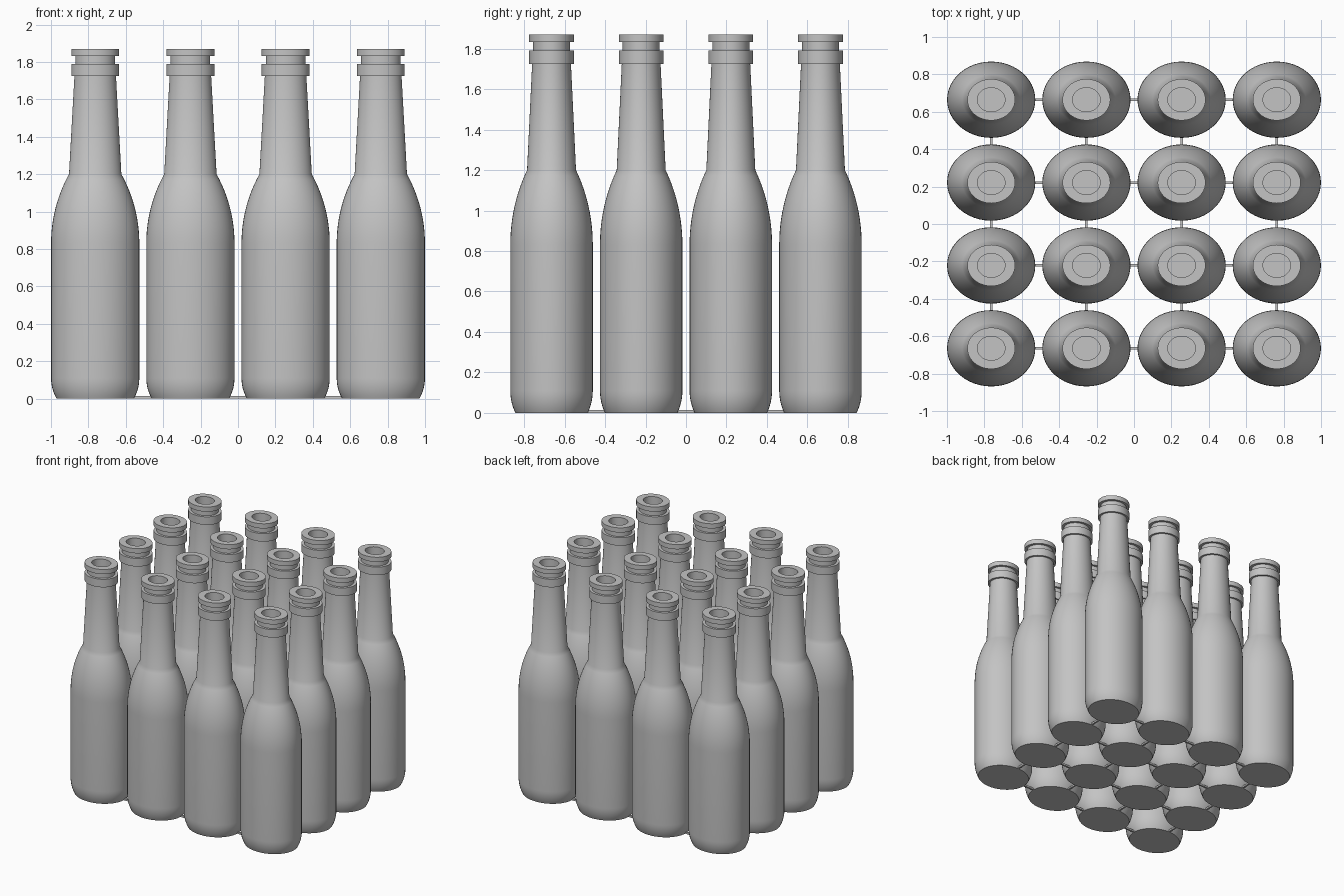
import bpy, bmesh, math
from mathutils import Vector, Matrix

cube = bpy.data.objects.get("Cube")
if cube:
    bpy.data.objects.remove(cube, do_unlink=True)

COLS, ROWS = 4, 4
STEP_X, STEP_Y = 0.509, 0.443
SQUASH = 0.864          # depth of a bottle relative to its width
BODY_R, BASE_R = 0.236, 0.207

grey = bpy.data.materials.new("plain_grey")
grey.use_nodes = True
colour = (0.55, 0.55, 0.55, 1)
grey.diffuse_color = colour
grey.node_tree.nodes["Principled BSDF"].inputs["Base Color"].default_value = colour


def arc(z_tangent, z_end, r_end, steps):
    """Circular curve leaving the straight body wall and ending at r_end."""
    drop, rise = BODY_R - r_end, z_end - z_tangent
    radius = (drop ** 2 + rise ** 2) / (2 * drop)
    full = math.asin(rise / radius)
    return [(BODY_R - radius * (1 - math.cos(full * i / steps)),
             z_tangent + radius * math.sin(full * i / steps))
            for i in range(steps + 1)]


def lathe(name, profile, segments=48):
    bm = bmesh.new()
    verts = [bm.verts.new((r, 0, z)) for r, z in profile]
    edges = [bm.edges.new(pair) for pair in zip(verts, verts[1:])]
    bmesh.ops.spin(bm, geom=verts + edges, cent=(0, 0, 0), axis=(0, 0, 1),
                   angle=math.tau, steps=segments)
    bmesh.ops.remove_doubles(bm, verts=bm.verts, dist=0.0005)
    bmesh.ops.recalc_face_normals(bm, faces=bm.faces)
    bmesh.ops.scale(bm, vec=(1, SQUASH, 1), verts=bm.verts)
    mesh = bpy.data.meshes.new(name)
    bm.to_mesh(mesh)
    bm.free()
    mesh.materials.append(grey)
    return mesh


def place(name, mesh, location):
    obj = bpy.data.objects.new(name, mesh)
    obj.location = location
    bpy.context.collection.objects.link(obj)
    return obj


def bar_mesh(name, size):
    bm = bmesh.new()
    bmesh.ops.create_cube(bm, size=1, matrix=Matrix.Diagonal(Vector((*size, 1))))
    mesh = bpy.data.meshes.new(name)
    bm.to_mesh(mesh)
    bm.free()
    mesh.materials.append(grey)
    return mesh


# Bottle outline: base, rounded foot, shoulder, neck, collar, lip, bore
profile = [(0, 0)]
profile += reversed(arc(0.11, 0, BASE_R, 6))
profile += arc(0.83, 1.2, 0.14, 12)
profile += [(0.111, 1.725), (0.128, 1.725), (0.128, 1.79),
            (0.106, 1.79), (0.106, 1.832), (0.128, 1.832),
            (0.128, 1.87), (0.074, 1.87), (0.074, 1.65), (0, 1.65)]
bottle = lathe("bottle", profile)

# Grid of bottles
xs = [(i - (COLS - 1) / 2) * STEP_X for i in range(COLS)]
ys = [(j - (ROWS - 1) / 2) * STEP_Y for j in range(ROWS)]
for j, y in enumerate(ys):
    for i, x in enumerate(xs):
        obj = place(f"bottle_{j + 1}_{i + 1}", bottle, (x, y, 0))
        if i == j == 0:
            bpy.context.view_layer.objects.active = obj
            obj.select_set(True)
            bpy.ops.object.shade_smooth_by_angle(angle=math.radians(25))
            obj.select_set(False)

# Thin bars joining neighbouring bases
THICK = 0.014
side_bar = bar_mesh("side_bar", (STEP_X - 2 * BASE_R + 0.02, THICK, THICK))
depth_bar = bar_mesh("depth_bar", (THICK, STEP_Y - 2 * BASE_R * SQUASH + 0.02, THICK))
for y in ys:
    for x in xs[:-1]:
        place("side_bar", side_bar, (x + STEP_X / 2, y, THICK / 2))
for y in ys[:-1]:
    for x in xs:
        place("depth_bar", depth_bar, (x, y + STEP_Y / 2, THICK / 2))
